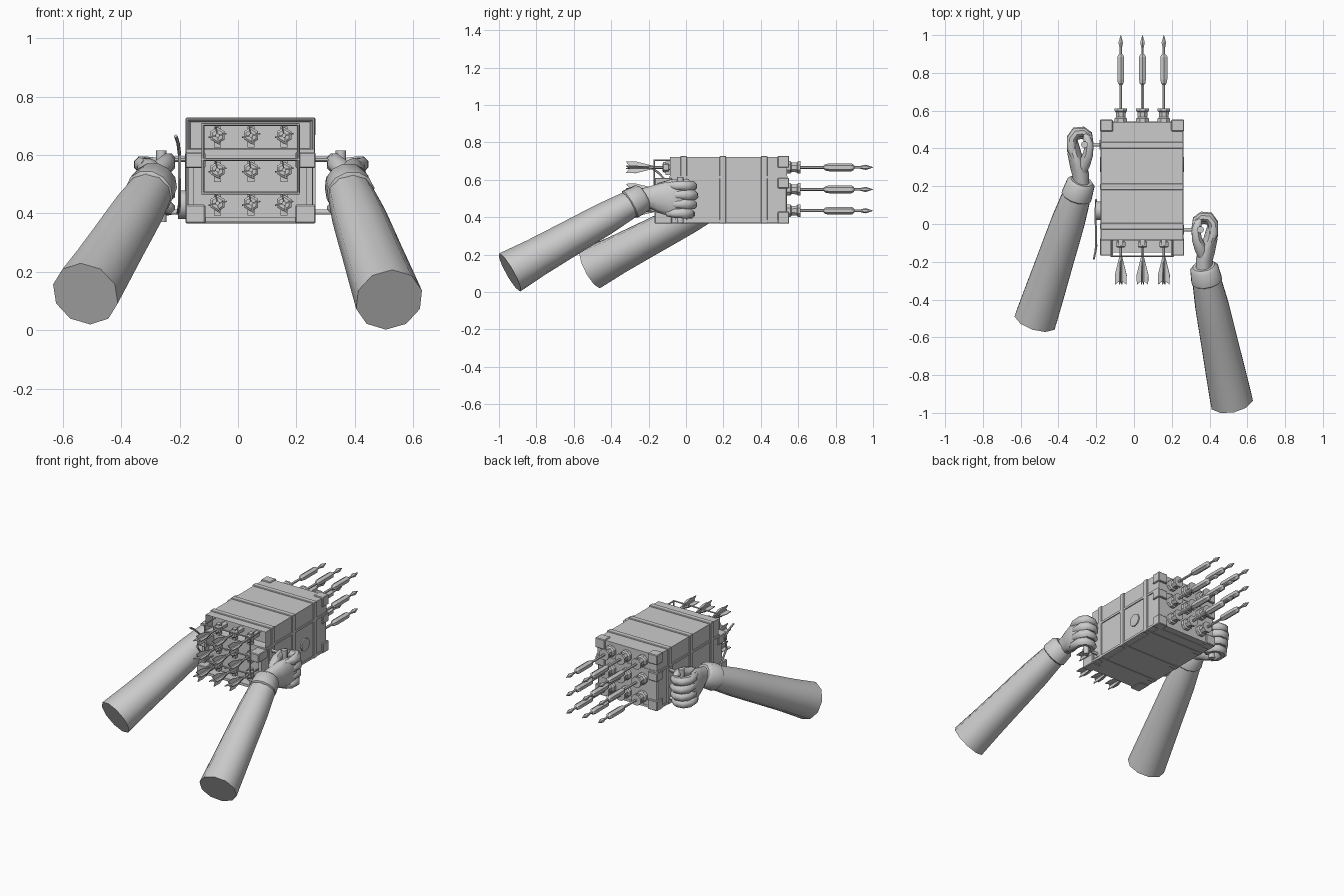
import bpy, bmesh, math
from mathutils import Vector

if "Cube" in bpy.data.objects:
    bpy.data.objects.remove(bpy.data.objects["Cube"])


def finish(name, bm, smooth=False):
    bmesh.ops.recalc_face_normals(bm, faces=bm.faces[:])
    if smooth:
        for f in bm.faces:
            f.smooth = True
        for e in bm.edges:
            if len(e.link_faces) == 2 and e.calc_face_angle(0) > math.radians(45):
                e.smooth = False
    me = bpy.data.meshes.new(name)
    bm.to_mesh(me)
    bm.free()
    ob = bpy.data.objects.new(name, me)
    bpy.context.collection.objects.link(ob)
    return ob


def box(name, lo, hi, bevel=0.0):
    bm = bmesh.new()
    bmesh.ops.create_cube(bm, size=1)
    for v in bm.verts:
        v.co = Vector([lo[i] + (v.co[i] + 0.5) * (hi[i] - lo[i]) for i in range(3)])
    if bevel:
        bmesh.ops.bevel(bm, geom=bm.edges[:], offset=bevel, segments=1, affect='EDGES')
    return finish(name, bm)


def tube(name, pts, radii, sides=10, up=(0, 0, 1), smooth=True):
    """Sweep an ellipse along points; a radius may be a number or (side, up)."""
    bm = bmesh.new()
    pts = [Vector(p) for p in pts]
    rings = []
    for i, p in enumerate(pts):
        d = (pts[min(i + 1, len(pts) - 1)] - pts[max(i - 1, 0)]).normalized()
        s = d.cross(Vector(up)).normalized()
        u = s.cross(d)
        r = radii[i] if isinstance(radii, (list, tuple)) else radii
        a, b = r if isinstance(r, tuple) else (r, r)
        angs = [2 * math.pi * (k + 0.5) / sides for k in range(sides)]
        rings.append([bm.verts.new(p + s * a * math.cos(t) + u * b * math.sin(t)) for t in angs])
    for r0, r1 in zip(rings, rings[1:]):
        for k in range(sides):
            n = (k + 1) % sides
            bm.faces.new((r0[k], r0[n], r1[n], r1[k]))
    bm.faces.new(rings[0])
    bm.faces.new(rings[-1])
    return finish(name, bm, smooth)


def lathe_y(name, profile, x, z, sides=6):
    # tiny y steps keep ring directions valid where the radius jumps
    pts = [(x, y + i * 1e-4, z) for i, (y, r) in enumerate(profile)]
    return tube(name, pts, [r for y, r in profile], sides, smooth=False)


# launcher body: lower case, and a hood with a recessed rear opening
X0, X1, ZB, ZS, ZT = -0.172, 0.256, 0.372, 0.613, 0.722
box("lower_case", (X0, -0.085, ZB), (X1, 0.54, ZS), 0.006)
hood = box("upper_hood", (X0, -0.085, ZS), (X1, 0.54, ZT))
bm = bmesh.new()
bm.from_mesh(hood.data)
rear = [f for f in bm.faces if f.calc_center_median().y < -0.08]
bmesh.ops.inset_region(bm, faces=rear, thickness=0.014)
for v in rear[0].verts:
    v.co.y += 0.06
bm.to_mesh(hood.data)
bm.free()

# seam rims and straps
for z in (ZB + 0.006, ZS):
    box("seam_rim", (X0 - 0.006, -0.088, z - 0.007), (X1 + 0.006, 0.543, z + 0.007))
for y in (-0.03, 0.18, 0.40):
    box("strap", (X0 - 0.007, y, ZB - 0.006), (X1 + 0.007, y + 0.035, ZT + 0.006), 0.003)
box("bottom_plate", (-0.13, -0.11, ZB - 0.004), (0.22, 0.5, ZB + 0.01))

# corner blocks at both ends
for a, b in ((-0.18, -0.112), (0.197, 0.265)):
    for z0, z1 in ((0.366, 0.43), (0.555, 0.61), (0.665, 0.728)):
        box("muzzle_corner", (a, 0.49, z0), (b, 0.552, z1), 0.004)
    for z0, z1 in ((0.366, 0.43), (0.555, 0.61)):
        box("rear_corner", (a, -0.168, z0), (b, -0.075, z1), 0.004)
    xm = a + 0.01 if a < 0 else b - 0.03
    box("rear_post", (xm, -0.125, 0.40), (xm + 0.02, -0.08, 0.60))
box("rear_sill", (-0.15, -0.15, 0.37), (0.24, -0.08, 0.386))

# round cap on each side
for x, s in ((X0, -1), (X1, 1)):
    tube("side_cap", [(x, 0.316, 0.49), (x + s * 0.008, 0.316, 0.49)], 0.04, 20)

# rear rod frame
for z in (0.705, 0.585, 0.47):
    tube("rack_rail", [(-0.125, -0.17, z), (0.21, -0.17, z)], 0.005, 6)
    for x in (-0.12, 0.205):
        tube("rack_stay", [(x, -0.17, z), (x, -0.06, z)], 0.005, 6)
for x in (-0.12, 0.207):
    tube("rack_upright", [(x, -0.17, 0.47), (x, -0.17, 0.705)], 0.005, 6, up=(1, 0, 0))

# nine darts, each with muzzle, rear nut and fins
for x in (-0.07, 0.045, 0.158):
    for z in (0.667, 0.549, 0.435):
        lathe_y("muzzle", [(0.535, 0.037), (0.558, 0.036), (0.565, 0.027), (0.592, 0.029),
                           (0.598, 0.036), (0.612, 0.036), (0.612, 0.022), (0.58, 0.018)][:7], x, z, 8)
        lathe_y("dart", [(-0.31, 0.008), (0.735, 0.008), (0.745, 0.017), (0.765, 0.021), (0.885, 0.021),
                         (0.895, 0.015), (0.90, 0.007), (0.93, 0.007), (0.96, 0.014), (0.999, 0.001)], x, z, 6)
        lathe_y("rear_nut", [(-0.125, 0.02), (-0.12, 0.028), (-0.095, 0.028), (-0.09, 0.02), (0.0, 0.02)], x, z, 6)
        box("nut_tab", (x - 0.012, -0.11, z - 0.042), (x + 0.012, -0.08, z + 0.03))
        for k in range(4):
            a = math.radians(90 * k + 12)
            d = Vector((math.cos(a), 0, math.sin(a)))
            n = Vector((-d.z, 0, d.x)) * 0.0025
            bm = bmesh.new()
            prof = ((-0.16, 0.004), (-0.27, 0.032), (-0.32, 0.03), (-0.30, 0.004))
            f = [[bm.verts.new(Vector((x, y, z)) + d * r + n * s) for y, r in prof] for s in (-1, 1)]
            bm.faces.new(f[0])
            bm.faces.new(f[1])
            for i in range(4):
                j = (i + 1) % 4
                bm.faces.new((f[0][i], f[0][j], f[1][j], f[1][i]))
            finish("dart_fin", bm)

# firing cord on the left side
tube("firing_cord", [(-0.20, 0.13, 0.42), (-0.205, 0.05, 0.40), (-0.20, -0.06, 0.43), (-0.20, -0.13, 0.52),
                     (-0.20, -0.11, 0.60), (-0.205, -0.15, 0.64), (-0.213, -0.185, 0.665)], 0.006, 6)
tube("cord_spool", [(-0.17, 0.07, 0.43), (-0.205, 0.07, 0.43)], 0.05, 12)


# arms, fists and grips; built as the right side and mapped to the left
def side(name, fx, dy, end):
    def P(pts):
        return [(fx(x), y + dy, z) for x, y, z in pts]

    # grip bar and brackets
    gx = 0.352
    tube(name + "_grip", P([(gx, -0.03, 0.37), (gx, -0.03, 0.615)]), 0.018, 10, up=(1, 0, 0))
    wall = X0 if fx(1) < 0 else X1
    for z in (0.405, 0.585):
        tube(name + "_grip_bracket", [(wall, -0.03 + dy, z), (fx(gx), -0.03 + dy, z)], 0.01, 8)
    yc = -0.03 + dy
    a, b = sorted((wall, wall + (0.01 if wall > 0 else -0.01)))
    box(name + "_bracket_plate", (a, yc - 0.025, 0.385), (b, yc + 0.025, 0.605))

    # sleeve from elbow to wrist
    w = Vector(P([(0.372, -0.235, 0.505)])[0])
    e = Vector(end)
    ts = [(0, 0.117), (0.2, 0.111), (0.42, 0.103), (0.58, 0.098), (0.72, 0.093), (0.86, 0.083), (0.97, 0.074)]
    tube(name + "_forearm", [e.lerp(w, t) for t, r in ts], [(r, r * 0.94 if t else r) for t, r in ts], 10)
    tube(name + "_cuff", [e.lerp(w, t) for t in (0.90, 0.91, 1.0, 1.02)],
         [0.074, 0.084, 0.077, 0.06], 12)

    # palm and knuckled fingers
    tube(name + "_palm", P([(0.37, -0.25, 0.495), (0.372, -0.19, 0.505), (0.385, -0.14, 0.503),
                            (0.405, -0.08, 0.498), (0.41, -0.03, 0.495), (0.405, 0.0, 0.495)]),
         [(0.045, 0.055), (0.046, 0.062), (0.046, 0.082), (0.038, 0.096), (0.03, 0.09), (0.015, 0.07)], 12)
    for i in range(4):
        z, o = 0.568 - i * 0.049, (0.0, 0.006, 0.0, -0.012)[i]
        tube(name + "_finger", P([(0.405, -0.10, z), (0.421, -0.05 + o, z), (0.42, 0.0 + o, z), (0.398, 0.032 + o, z),
                                  (0.36, 0.036 + o, z - 0.003), (0.333, 0.018 + o, z - 0.004),
                                  (0.326, -0.02, z - 0.004), (0.334, -0.055, z - 0.002), (0.342, -0.072, z)]),
             [0.018, 0.026, 0.029, 0.028, 0.026, 0.025, 0.023, 0.02, 0.008], 8)
    # thumb wraps over the inner side
    tube(name + "_thumb", P([(0.372, -0.18, 0.53), (0.352, -0.13, 0.555), (0.333, -0.08, 0.575),
                             (0.328, -0.03, 0.583), (0.342, 0.01, 0.585), (0.352, 0.024, 0.585)]),
         [0.03, 0.034, 0.029, 0.025, 0.021, 0.008], 8)


side("right", lambda x: x, 0.0, (0.517, -0.942, 0.105))
side("left", lambda x: 0.09 - x, 0.45, (-0.522, -0.51, 0.125))
